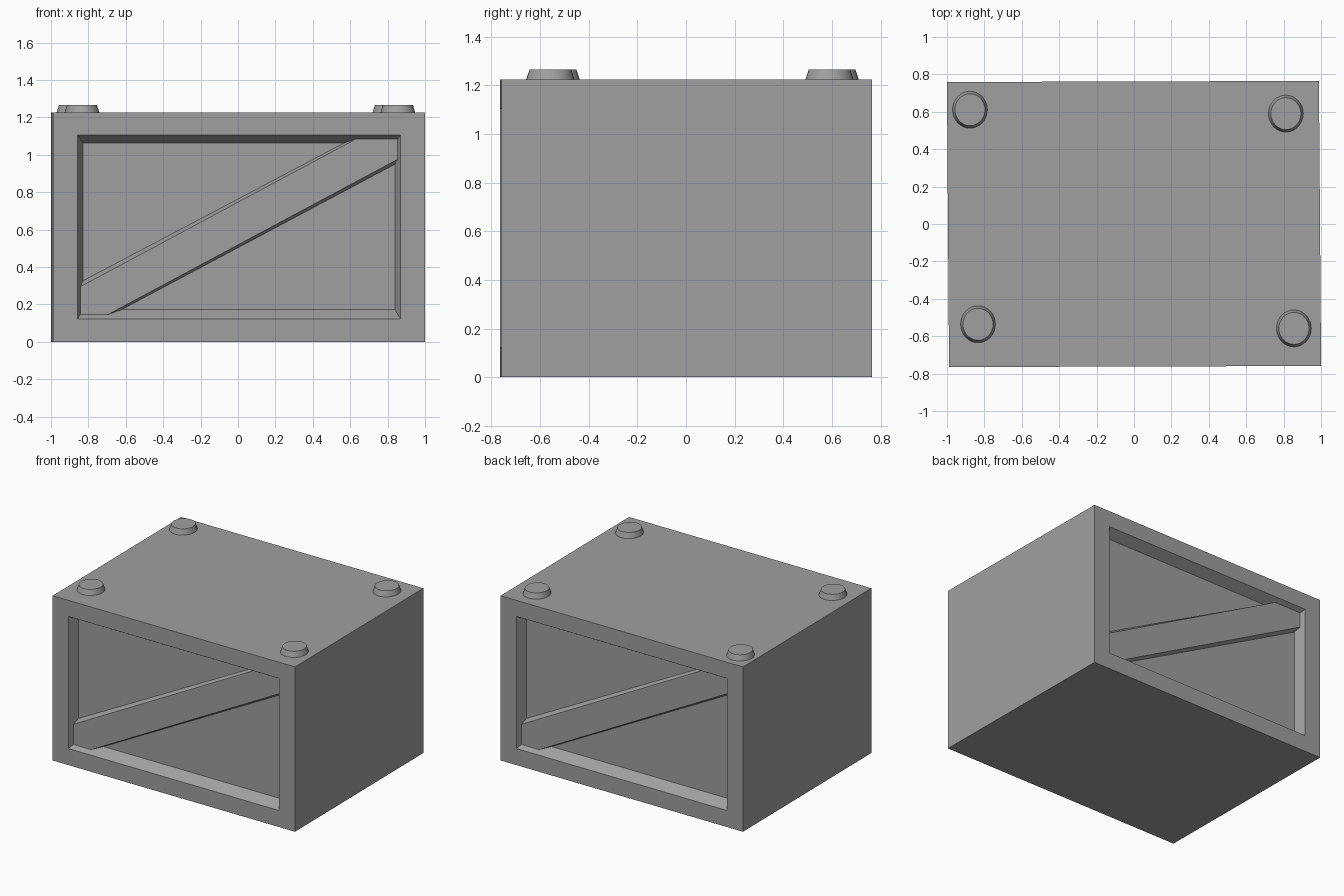
import bpy
import bmesh
from mathutils import Matrix

cube = bpy.data.objects.get("Cube")
if cube:
    bpy.data.objects.remove(cube, do_unlink=True)

grey = bpy.data.materials.new("mid grey")
grey.use_nodes = True
colour = (0.35, 0.35, 0.35, 1)
grey.diffuse_color = colour
grey.node_tree.nodes["Principled BSDF"].inputs["Base Color"].default_value = colour

HALF_X, HALF_Y, HEIGHT = 0.9945, 0.762, 1.225
RECESS, BRACE_DEPTH = 0.075, 0.034

# The case is very slightly out of square
SKEW = Matrix(((1, -0.0075, 0), (0.003, 1, 0), (0, 0, 1))).to_4x4()
HALF_TURN = Matrix.Rotation(3.14159265, 4, "Z")


def finish(name, bm):
    bmesh.ops.recalc_face_normals(bm, faces=bm.faces)
    mesh = bpy.data.meshes.new(name)
    bm.to_mesh(mesh)
    bm.free()
    mesh.materials.append(grey)
    obj = bpy.data.objects.new(name, mesh)
    bpy.context.collection.objects.link(obj)
    return obj


def ring(bm, outline, depth):
    """Outline of (x, z) points at a depth behind the front face."""
    return [bm.verts.new((x, depth - HALF_Y, z)) for x, z in outline]


def bridge(bm, a, b):
    for i in range(len(a)):
        j = (i + 1) % len(a)
        bm.faces.new((a[i], a[j], b[j], b[i]))


def rectangle(half, low, high):
    return [(-half, low), (half, low), (half, high), (-half, high)]


# Case with a tapered recess in the front and back
bm = bmesh.new()
for turn in (Matrix.Identity(4), HALF_TURN):
    old = set(bm.verts)
    rim = ring(bm, rectangle(HALF_X, 0, HEIGHT), 0)
    opening = ring(bm, rectangle(0.863, 0.123, 1.105), 0)
    floor = ring(bm, rectangle(0.833, 0.172, 1.062), RECESS)
    bridge(bm, rim, opening)
    bridge(bm, opening, floor)
    bm.faces.new(floor)
    new = [v for v in bm.verts if v not in old]
    bmesh.ops.transform(bm, matrix=turn, verts=new)
    if turn == HALF_TURN:
        # Join the two ends with the four plain walls
        bridge(bm, front, [rim[i] for i in (1, 0, 3, 2)])
    front = rim
bmesh.ops.transform(bm, matrix=SKEW, verts=bm.verts)
finish("case", bm)

# Diagonal braces with sloping edges, one in each recess
brace_face = [(-0.848, 0.145), (-0.703, 0.145), (0.848, 0.976),
              (0.848, 1.088), (0.632, 1.088), (-0.848, 0.295)]
brace_foot = [(-0.833, 0.172), (-0.628, 0.172), (0.833, 0.949),
              (0.833, 1.062), (0.56, 1.062), (-0.833, 0.327)]
for name, turn in (("front_brace", Matrix.Identity(4)), ("back_brace", HALF_TURN)):
    bm = bmesh.new()
    face = ring(bm, brace_face, BRACE_DEPTH)
    foot = ring(bm, brace_foot, RECESS)
    bridge(bm, face, foot)
    bm.faces.new(face)
    bm.faces.new(foot)
    bmesh.ops.transform(bm, matrix=SKEW @ turn, verts=bm.verts)
    finish(name, bm)

# Tapered round studs on the top corners
studs = {"back_right": (-0.877, 0.611), "back_left": (0.812, 0.59),
         "front_right": (-0.834, -0.536), "front_left": (0.855, -0.558)}
for corner, (x, y) in studs.items():
    bm = bmesh.new()
    bmesh.ops.create_cone(bm, cap_ends=True, segments=32,
                          radius1=0.096, radius2=0.083, depth=0.04)
    bmesh.ops.scale(bm, vec=(0.97, 1.03, 1), verts=bm.verts)
    stud = finish(corner + "_stud", bm)
    stud.location = (x, y, HEIGHT + 0.02)
    bpy.ops.object.select_all(action="DESELECT")
    stud.select_set(True)
    bpy.context.view_layer.objects.active = stud
    bpy.ops.object.shade_smooth_by_angle()
